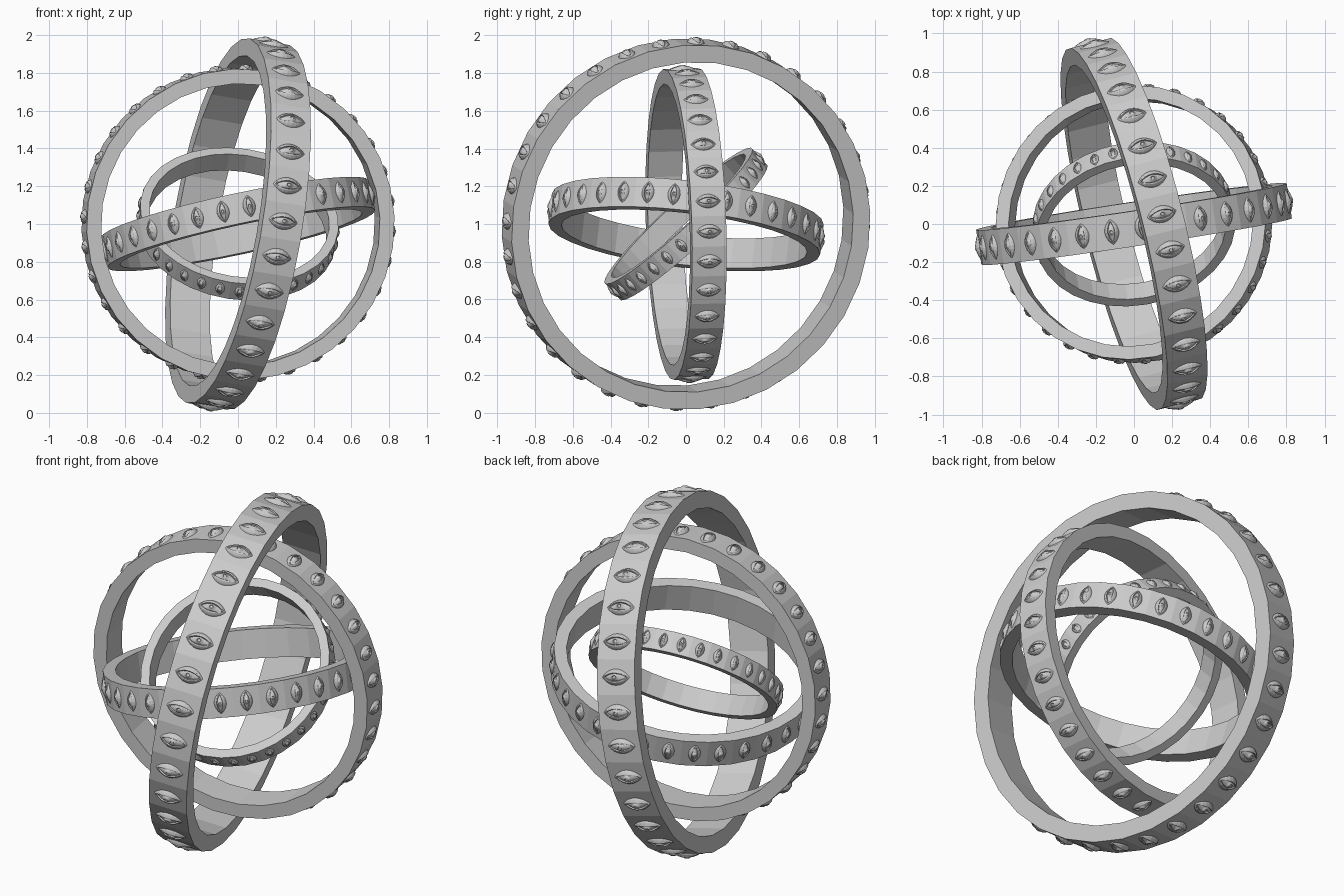
import bpy, bmesh, math
from mathutils import Vector, Matrix

if "Cube" in bpy.data.objects:
    bpy.data.objects.remove(bpy.data.objects["Cube"])

SEG = 32                      # facets and eyes on every ring
CENTRE = Vector((0, 0, 1.0))


def make_object(name, bm, matrix):
    bmesh.ops.recalc_face_normals(bm, faces=bm.faces)
    me = bpy.data.meshes.new(name)
    bm.to_mesh(me)
    bm.free()
    ob = bpy.data.objects.new(name, me)
    ob.matrix_world = matrix
    bpy.context.collection.objects.link(ob)
    return ob


def bridge(bm, a, b):
    n = len(a)
    for i in range(n):
        bm.faces.new((a[i], a[(i + 1) % n], b[(i + 1) % n], b[i]))


# Rectangular-section faceted hoop of unit outer radius, facet centred on local +x
def hoop_mesh():
    bm = bmesh.new()
    inner, half = 0.905, 0.112
    loops = []
    for r, z in ((1, -half), (1, half), (inner, half), (inner, -half)):
        loops.append([bm.verts.new((r * math.cos(t), r * math.sin(t), z))
                      for t in ((i + 0.5) * math.tau / SEG for i in range(SEG))])
    for k in range(4):
        bridge(bm, loops[k], loops[(k + 1) % 4])
    return bm


# Almond eyes: swollen lids, recessed slit, bulging eyeball with a pupil pit
def eyes_mesh():
    bm = bmesh.new()
    n = 20
    length, height = 0.082, 0.047
    lids = ((1, 1, 0), (0.95, 0.86, 0.013), (0.88, 0.66, 0.024),
            (0.8, 0.5, 0.027), (0.74, 0.42, 0.017))
    ball = ((0.024, 0.022), (0.016, 0.029), (0.012, 0.031), (0.009, 0.027))
    for k in range(SEG):
        rot = Matrix.Rotation(k * math.tau / SEG, 4, 'Z')
        loops = []
        for sx, sy, h in lids:
            ring = []
            for i in range(n):
                t = i * math.tau / n
                c, s = math.cos(t), math.sin(t)
                p = Vector((0.993 + h * (1 - 0.65 * c * c),
                            height * sy * s * abs(s) ** 0.7, length * sx * c))
                ring.append(bm.verts.new(rot @ p))
            loops.append(ring)
        for r, h in ball:
            loops.append([bm.verts.new(rot @ Vector((
                0.993 + h, 0.85 * r * math.sin(i * math.tau / n),
                r * math.cos(i * math.tau / n)))) for i in range(n)])
        for a, b in zip(loops, loops[1:]):
            bridge(bm, a, b)
        bm.faces.new(loops[-1])
    return bm


# name, outer radius, axis, direction towards one of its eyes
rings = (
    ("outer_ring", 0.98, (1, 0.25, -0.165), (0.24, -0.95, 0.015)),
    ("second_ring", 0.825, (-0.15, 1, 0.03), (0.83, 0.125, -0.04)),
    ("third_ring", 0.725, (-0.215, 0.115, 1), (0.063, -0.72, 0.08)),
    ("inner_ring", 0.53, (-0.13, 0.67, -0.73), (0.38, 0.325, 0.23)),
)

for name, radius, axis, eye in rings:
    n = Vector(axis).normalized()
    u = Vector(eye)
    u = (u - n * u.dot(n)).normalized()
    v = n.cross(u)
    rot = Matrix((u, v, n)).transposed().to_4x4()
    m = Matrix.Translation(CENTRE) @ rot @ Matrix.Scale(radius, 4)
    make_object(name, hoop_mesh(), m)
    make_object(name + "_eyes", eyes_mesh(), m)
